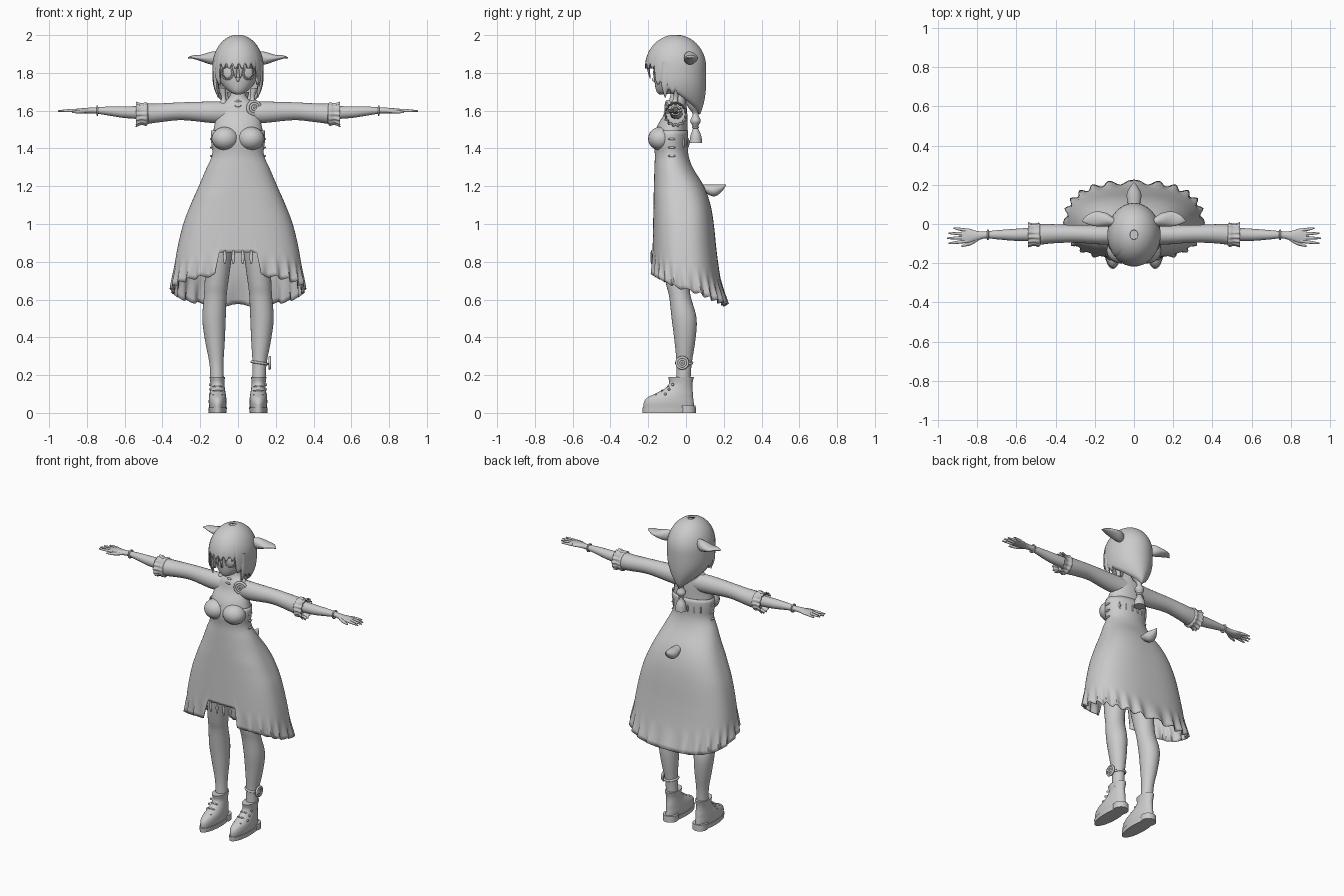
import bpy, bmesh, math
from math import sin, cos, pi, radians
from mathutils import Vector

if "Cube" in bpy.data.objects:
    bpy.data.objects.remove(bpy.data.objects["Cube"])

grey = bpy.data.materials.new("plain grey")
grey.use_nodes = True
grey.diffuse_color = (0.6, 0.6, 0.6, 1)
grey.node_tree.nodes["Principled BSDF"].inputs["Base Color"].default_value = (0.6, 0.6, 0.6, 1)


def finish(obj, name, mirror=False, thick=0, angle=50):
    obj.name = name
    obj.data.materials.clear()
    obj.data.materials.append(grey)
    bpy.ops.object.select_all(action="DESELECT")
    bpy.context.view_layer.objects.active = obj
    obj.select_set(True)
    bpy.ops.object.shade_smooth_by_angle(angle=radians(angle))
    if thick:
        shell = obj.modifiers.new("shell", "SOLIDIFY")
        shell.thickness = thick
    if mirror:
        # Mirror across the model's own centre line
        bpy.ops.object.transform_apply(location=True, rotation=True, scale=True)
        obj.modifiers.new("mirror", "MIRROR")
    return obj


def at(rows, key):
    """Smoothly interpolate table rows by their first column."""
    rows = sorted(rows)
    i = 0
    while i < len(rows) - 2 and key > rows[i + 1][0]:
        i += 1
    a, b = rows[i], rows[i + 1]
    before, after = rows[max(i - 1, 0)], rows[min(i + 2, len(rows) - 1)]
    span = b[0] - a[0]
    t = min(max((key - a[0]) / span, 0), 1)
    out = []
    for c in range(1, len(a)):
        m0 = (b[c] - before[c]) / (b[0] - before[0]) * span
        m1 = (after[c] - a[c]) / (after[0] - a[0]) * span
        out.append((1 + 2 * t) * (1 - t) ** 2 * a[c] + t * (1 - t) ** 2 * m0
                   + t * t * (3 - 2 * t) * b[c] + t * t * (t - 1) * m1)
    return out


def skin(name, rings, caps=True, **opts):
    """Join rings of points into one surface."""
    bm = bmesh.new()
    loops = [[bm.verts.new(p) for p in ring] for ring in rings]
    n = len(loops[0])
    for a, b in zip(loops, loops[1:]):
        for j in range(n):
            k = (j + 1) % n
            bm.faces.new((a[j], a[k], b[k], b[j]))
    if caps:
        bm.faces.new(loops[0])
        bm.faces.new(loops[-1])
    bmesh.ops.recalc_face_normals(bm, faces=bm.faces)
    mesh = bpy.data.meshes.new(name)
    bm.to_mesh(mesh)
    bm.free()
    obj = bpy.data.objects.new(name, mesh)
    bpy.context.collection.objects.link(obj)
    return finish(obj, name, **opts)


def loft(name, axis, rows, n=24, fine=4, wave=0, waves=14, **opts):
    """Ellipses along an axis; each row is position, two centres, two radii."""
    keys = []
    for a, b in zip(rows, rows[1:]):
        keys += [a[0] + (b[0] - a[0]) * k / fine for k in range(fine)]
    keys.append(rows[-1][0])
    rings = []
    for i, key in enumerate(keys):
        c, d, r, s = at(rows, key) if fine > 1 else rows[i][1:]
        ring = []
        for j in range(n):
            a = 2 * pi * j / n
            f = 1 + wave * i / len(keys) * cos(waves * a)
            u, v = c + r * f * cos(a), d + s * f * sin(a)
            ring.append({"x": (key, u, v), "y": (u, key, v), "z": (u, v, key)}[axis])
        rings.append(ring)
    return skin(name, rings, **opts)


def ball(name, pos, size, rot=(0, 0, 0), **opts):
    bpy.ops.mesh.primitive_uv_sphere_add(segments=20, ring_count=12, location=pos, rotation=rot)
    bpy.context.object.scale = size
    return finish(bpy.context.object, name, **opts)


def hoop(name, pos, radius, thin, rot=(0, 0, 0), **opts):
    bpy.ops.mesh.primitive_torus_add(major_radius=radius, minor_radius=thin, major_segments=24,
                                     minor_segments=8, location=pos, rotation=rot)
    return finish(bpy.context.object, name, **opts)


def rose(name, pos, size, rot):
    for k, part in enumerate(("outer", "middle", "inner")):
        hoop(f"{name}_{part}_petals", pos, size * (0.82 - 0.3 * k), size * 0.2, rot)
    ball(f"{name}_heart", pos, (size * 0.2,) * 3)


# Head, face and neck
loft("head", "z", [(1.685, 0, -.125, .012, .015), (1.7, 0, -.105, .045, .05), (1.74, 0, -.075, .085, .09),
                   (1.8, 0, -.06, .108, .11), (1.88, 0, -.05, .112, .13), (1.96, 0, -.05, .07, .09)], n=32)
ball("nose", (0, -.168, 1.765), (.008, .012, .012))
hoop("eye_rims", (.056, -.157, 1.8), .034, .004, (pi / 2, 0, .4), mirror=True)
ball("irises", (.056, -.156, 1.8), (.024, .006, .028), (0, 0, .4), mirror=True)
ball("mouth", (0, -.157, 1.728), (.014, .004, .003))


# Hair shell with a jagged fringe, side locks and a back that narrows to the tie
def hair_edge(a, j):
    jag = .012 if j % 4 < 2 else -.012
    if a < .27:
        return 1.835 + jag
    if a < .34:
        return 1.75 + jag
    if a < .52:
        return 1.70 + jag
    return 1.69 - .11 * sin((a - .52) / .48 * pi / 2)


columns, levels = 96, 20
rings = []
for k in range(levels + 1):
    ring = []
    for j in range(columns):
        turn = 2 * pi * j / columns
        a = 1 - abs(j / columns * 2 - 1)
        low = hair_edge(a, j)
        z = 2 - (2 - low) * (1 - cos(pi / 2 * max(k, .15) / levels))
        f = math.sqrt(1 - ((z - 1.83) / .172) ** 2) if z > 1.83 else 1
        drop = max(0, (1.8 - z) / .22)
        y = -cos(turn) * .162 * f * (1 - .2 * drop ** 3) - .055
        ring.append((sin(turn) * .136 * f * (1 - .8 * drop ** 2.5), y, z))
    rings.append(ring)
skin("hair", rings[::-1], caps=False, thick=.01)
loft("loose_fringe", "z", [(1.77, .012, -.19, .002, .002), (1.82, .016, -.198, .012, .008),
                           (1.88, .02, -.195, .016, .01)], n=8, mirror=True)
loft("side_strands", "z", [(1.67, .105, -.11, .003, .003), (1.74, .115, -.11, .014, .02),
                           (1.86, .115, -.1, .014, .03)], n=12, mirror=True)
loft("side_tufts", "z", [(1.61, .075, -.06, .005, .005), (1.635, .08, -.06, .022, .02),
                         (1.665, .075, -.055, .012, .012), (1.72, .085, -.05, .022, .025)], n=12, mirror=True)
loft("ponytail", "z", [(1.43, 0, .052, .036, .034), (1.47, 0, .052, .03, .028), (1.512, 0, .05, .013, .013),
                       (1.545, 0, .05, .03, .028), (1.582, 0, .05, .015, .015), (1.62, 0, .045, .04, .035),
                       (1.7, 0, .03, .06, .05)])
hoop("ponytail_tie", (0, .05, 1.512), .013, .006)
loft("ears", "x", [(.1, .01, 1.88, .02, .032), (.14, .022, 1.878, .034, .034), (.2, .026, 1.879, .037, .016),
                   (.24, .022, 1.884, .022, .009), (.264, .015, 1.88, .003, .003)], mirror=True)

# Body, sleeves, arms
loft("torso", "z", [(1.34, 0, -.075, .125, .08), (1.45, 0, -.08, .138, .088), (1.52, 0, -.072, .125, .08),
                    (1.58, 0, -.055, .115, .062), (1.63, 0, -.05, .1, .052), (1.662, 0, -.045, .055, .042),
                    (1.7, 0, -.045, .036, .036), (1.76, 0, -.045, .036, .036)], n=32)
loft("sleeves", "x", [(.05, -.05, 1.59, .05, .058), (.15, -.055, 1.592, .05, .056), (.3, -.05, 1.597, .045, .047),
                      (.42, -.05, 1.588, .049, .05), (.5, -.055, 1.582, .054, .055)], mirror=True)
loft("cuffs", "x", [(.475, -.055, 1.582, .05, .05), (.485, -.055, 1.582, .06, .062), (.51, -.055, 1.582, .054, .056),
                    (.54, -.055, 1.58, .06, .065)], n=84, wave=.08, caps=False, thick=.004, mirror=True)
loft("forearms", "x", [(.44, -.05, 1.588, .036, .036), (.6, -.055, 1.592, .031, .031), (.7, -.055, 1.599, .023, .022),
                       (.755, -.055, 1.601, .018, .016), (.8, -.06, 1.6, .024, .015), (.845, -.06, 1.599, .037, .012),
                       (.88, -.06, 1.6, .034, .008)], mirror=True)
hoop("bracelets", (.745, -.055, 1.6), .023, .005, (0, pi / 2, 0), mirror=True)
for k, (finger, tip) in enumerate((("little", .92), ("ring", .945), ("middle", .953), ("index", .945))):
    spread = k - 1.5
    loft(f"{finger}_fingers", "x", [(.85, -.06 - spread * .018, 1.6, .009, .009),
                                    ((.85 + tip) / 2, -.06 - spread * .022, 1.6, .008, .008),
                                    (tip, -.06 - spread * .026, 1.598, .004, .004)], n=10, mirror=True)
loft("thumbs", "x", [(.79, -.07, 1.598, .012, .01), (.83, -.095, 1.595, .012, .01),
                     (.88, -.113, 1.592, .005, .005)], n=10, mirror=True)

# Dress: one surface with a notched front and a scalloped hem falling to the back
dress = [(1.495, .142, -.16, .01), (1.44, .143, -.172, .012), (1.37, .136, -.165, .012), (1.3, .165, -.167, .035),
         (1.2, .208, -.17, .095), (1.1, .252, -.172, .13), (1.0, .29, -.174, .147), (.85, .325, -.177, .163),
         (.7, .346, -.18, .185), (.57, .356, -.18, .215)]
columns, levels = 144, 36
rings = []
for k in range(levels + 1):
    ring = []
    for j in range(columns):
        turn = 2 * pi * j / columns
        s, c = sin(turn), -cos(turn)
        notch = c < 0 and abs(s) < .24
        hem = .85 if notch else .65 - .08 * c + .008 * cos(24 * turn)
        z = 1.495 + (hem - 1.495) * k / levels
        rx, front, back = at(dress, z)
        full = min(max((1.35 - z) / .2, 0), 1)
        power = 1 - .22 * full
        flare = 0 if notch else max(0, k / levels - .85) / .15 * .035 * cos(24 * turn)
        x = math.copysign(abs(s) ** power, s) * rx * (1 + flare)
        y = (front + back) / 2 + math.copysign(abs(c) ** power, c) * (back - front) / 2 * (1 + 2 * flare)
        ring.append((x, y, z))
    rings.append(ring)
skin("dress", rings, caps=False, thick=.004)
ball("bust", (.068, -.135, 1.452), (.072, .066, .062), mirror=True)
for side in (-1, 1):
    for k in range(2):
        ball("front_tab", (side * (.025 + .045 * k), -.183, .825), (.009, .005, .038))
# Side and back lacing
for k in range(3):
    ball("side_laces", (.142, -.075, 1.36 + .045 * k), (.006, .02, .006), mirror=True)
    ball("back_laces", (.02 + .04 * k, .012 - .012 * k, 1.43), (.005, .006, .025), mirror=True)
for z in (1.625, 1.65):
    ball("neck_clasp", (0, -.102 + (z - 1.625) * .5, z), (.018, .006, .006))
rose("chest_rose", (.085, -.096, 1.615), .042, (pi / 2, 0, .3))
loft("tail", "y", [(.05, 0, 1.205, .012, .012), (.1, 0, 1.187, .03, .022), (.15, 0, 1.178, .037, .032),
                   (.19, 0, 1.19, .02, .018), (.212, 0, 1.207, .002, .002)])

# Legs, ankle band and boots
loft("legs", "z", [(1.1, .085, -.06, .08, .09), (.85, .1, -.055, .07, .078), (.68, .115, -.043, .062, .062),
                   (.62, .12, -.033, .06, .057), (.5, .127, -.01, .062, .066), (.38, .122, -.006, .052, .055),
                   (.26, .114, -.01, .037, .04), (.16, .11, -.015, .036, .038)], n=28, mirror=True)
hoop("ankle_band", (.114, -.01, .265), .042, .007, (0, .15, 0))
rose("ankle_rose", (.168, -.02, .265), .036, (0, pi / 2, 0))
loft("boots", "z", [(.026, .108, -.09, .044, .134), (.055, .108, -.091, .047, .132), (.08, .108, -.084, .046, .122),
                    (.1, .108, -.065, .043, .102), (.125, .108, -.042, .039, .076), (.155, .109, -.028, .037, .062),
                    (.19, .11, -.026, .041, .068)], n=32, mirror=True)
loft("soles", "z", [(0, .108, -.09, .047, .139), (.028, .108, -.09, .049, .14)], n=32, fine=1, mirror=True)
loft("heels", "z", [(0, .108, .005, .046, .048), (.04, .108, .005, .046, .046)], n=24, fine=1, mirror=True)
for k in range(3):
    ball("boot_buttons", (.148, -.07 - .02 * k, .15 - .025 * k), (.006, .007, .007), mirror=True)
    ball("boot_laces", (.108, -.095 - .032 * k, .14 - .022 * k), (.028, .006, .005), mirror=True)
